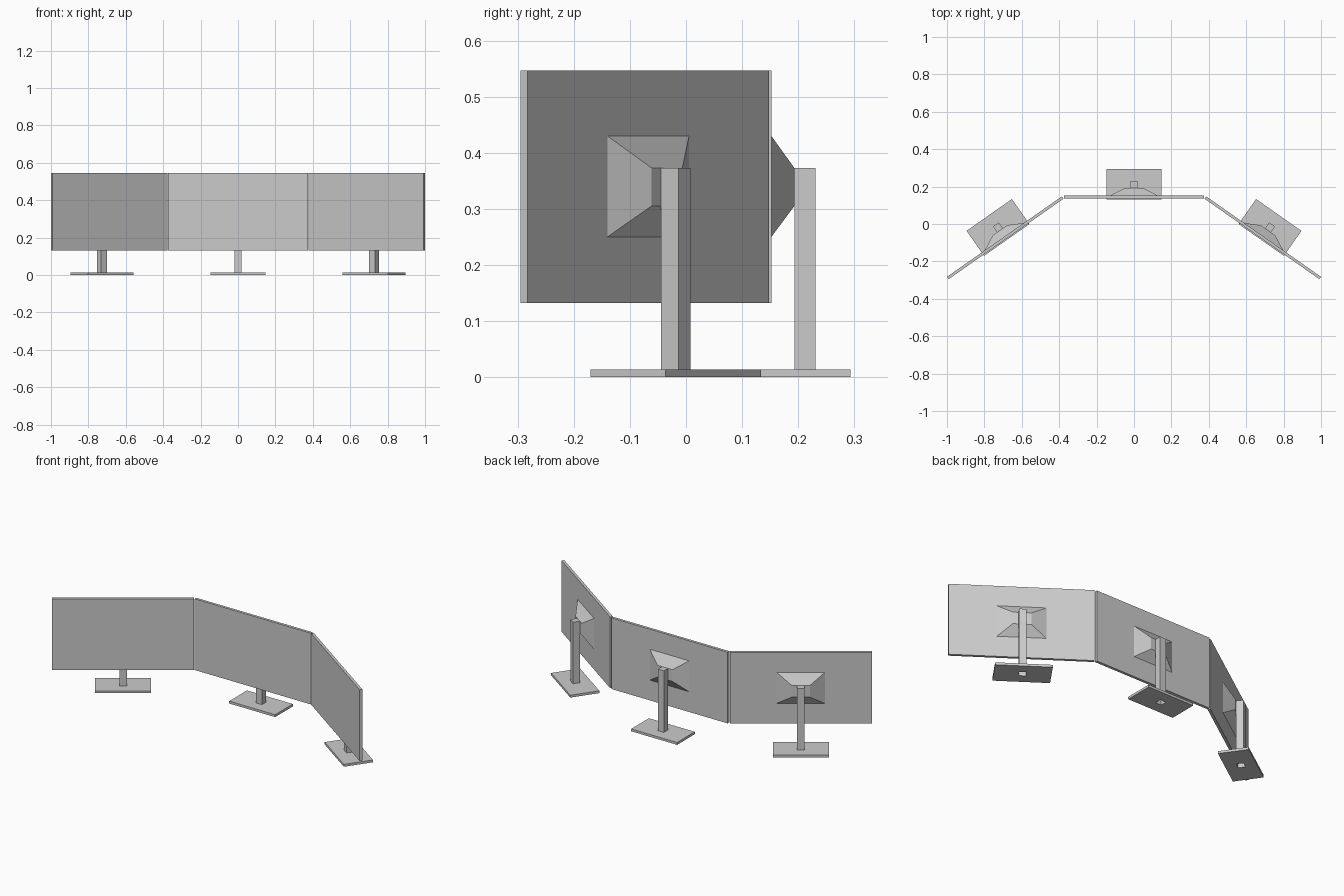
import bpy, bmesh, math
from mathutils import Matrix, Vector

if "Cube" in bpy.data.objects:
    bpy.data.objects.remove(bpy.data.objects["Cube"])


def rect(cx, cy, hx, hy, z):
    return [Vector((cx + sx * hx, cy + sy * hy, z))
            for sx, sy in ((-1, -1), (1, -1), (1, 1), (-1, 1))]


def loft(name, loops, place, cap_start=True, cap_end=True, closed=False, spin=None):
    """Skin a stack of rectangles and move the part to its place."""
    bm = bmesh.new()
    rings = [[bm.verts.new(p) for p in loop] for loop in loops]
    pairs = list(zip(rings, rings[1:]))
    if closed:
        pairs.append((rings[-1], rings[0]))
    for a, b in pairs:
        for i in range(4):
            j = (i + 1) % 4
            bm.faces.new((a[i], a[j], b[j], b[i]))
    if cap_start and not closed:
        bm.faces.new(rings[0][::-1])
    if cap_end and not closed:
        bm.faces.new(rings[-1])
    if spin:
        bm.transform(spin)
    bmesh.ops.recalc_face_normals(bm, faces=bm.faces)
    mesh = bpy.data.meshes.new(name)
    bm.to_mesh(mesh)
    bm.free()
    obj = bpy.data.objects.new(name, mesh)
    obj.matrix_world = place
    bpy.context.collection.objects.link(obj)


POST_Y, POST = 0.0675, 0.019
BASE_T, BASE_X, BASE_Y = 0.014, 0.148, 0.0815
lay_back = Matrix.Rotation(math.radians(-90), 4, 'X')  # local z becomes +y


def monitor(side, x, y, angle):
    place = Matrix.Translation((x, y, 0)) @ Matrix.Rotation(math.radians(angle), 4, 'Z')
    # screen panel
    loft(side + "_screen", [rect(0, 0.0, 0.375, 0.0077, 0.132),
                            rect(0, 0.0, 0.375, 0.0077, 0.547)], place)
    # tapered mount on the back of the screen
    loft(side + "_mount", [rect(0, -0.34, 0.127, 0.09, 0.0077),
                           rect(0, -0.339, 0.048, 0.034, 0.0485)], place, spin=lay_back)
    # upright post, open underneath
    loft(side + "_post", [rect(0, POST_Y, POST, POST, BASE_T),
                          rect(0, POST_Y, POST, POST, 0.373)], place, cap_start=False)
    # base plate with a square hole below the post
    loft(side + "_base", [rect(0, POST_Y, POST, POST, 0),
                          rect(0, POST_Y, BASE_X, BASE_Y, 0),
                          rect(0, POST_Y, BASE_X, BASE_Y, BASE_T),
                          rect(0, POST_Y, POST, POST, BASE_T)], place, closed=True)


monitor("centre", 0, 0.1445, 0)
for name, s in (("left", -1), ("right", 1)):
    monitor(name, s * 0.6885, -0.0737, -s * 35)
